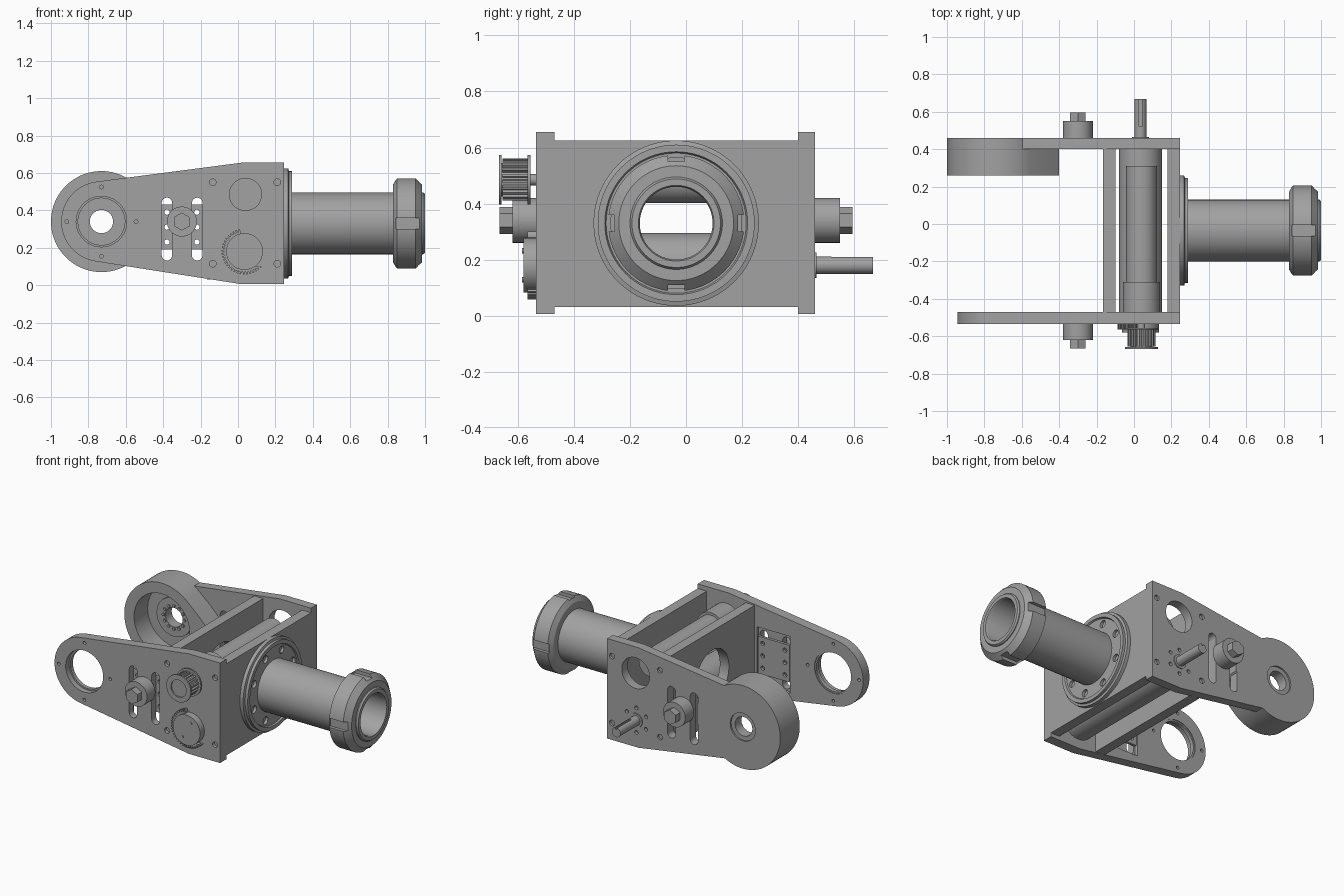
import bpy, bmesh
from math import sin, cos, pi, radians
from mathutils import Matrix, Vector

if "Cube" in bpy.data.objects:
    bpy.data.objects.remove(bpy.data.objects["Cube"], do_unlink=True)

GREY = (0.36, 0.36, 0.36, 1)
steel = bpy.data.materials.new("machined grey")
steel.use_nodes = True
steel.diffuse_color = GREY
steel.node_tree.nodes["Principled BSDF"].inputs["Base Color"].default_value = GREY
parts = []
ROT = {"y": Matrix.Rotation(-pi / 2, 4, "X"), "x": Matrix.Rotation(pi / 2, 4, "Y")}


def finish(name, bm):
    bmesh.ops.recalc_face_normals(bm, faces=bm.faces)
    mesh = bpy.data.meshes.new(name)
    bm.to_mesh(mesh)
    bm.free()
    mesh.materials.append(steel)
    ob = bpy.data.objects.new(name, mesh)
    bpy.context.collection.objects.link(ob)
    parts.append(ob)
    return ob


def prism(name, outline, y0, y1):
    """Extrude an x-z outline along y."""
    bm = bmesh.new()
    face = bm.faces.new([bm.verts.new((x, y0, z)) for x, z in outline])
    out = bmesh.ops.extrude_face_region(bm, geom=[face])
    bmesh.ops.translate(bm, vec=(0, y1 - y0, 0),
                        verts=[v for v in out["geom"] if isinstance(v, bmesh.types.BMVert)])
    return finish(name, bm)


def block(name, x0, x1, y0, y1, z0, z1):
    return prism(name, [(x0, z0), (x1, z0), (x1, z1), (x0, z1)], y0, y1)


def rod(name, a, b, r, t0, t1, axis="y", n=48):
    """Solid cylinder; a, b are (x, z) along y or (y, z) along x."""
    bm = bmesh.new()
    bmesh.ops.create_cone(bm, cap_ends=True, segments=n, radius1=r, radius2=r, depth=t1 - t0)
    mid = (t0 + t1) / 2
    place = Vector((a, mid, b)) if axis == "y" else Vector((mid, a, b))
    bm.transform(Matrix.Translation(place) @ ROT[axis])
    return finish(name, bm)


def turned(name, a, b, profile, axis="y", n=64):
    """Revolve a closed (radius, position) profile around an axis."""
    bm = bmesh.new()
    rings = [[bm.verts.new((r * cos(2 * pi * i / n), r * sin(2 * pi * i / n), t))
              for i in range(n)] for r, t in profile]
    for k, ring in enumerate(rings):
        nxt = rings[(k + 1) % len(rings)]
        for i in range(n):
            j = (i + 1) % n
            bm.faces.new((ring[i], ring[j], nxt[j], nxt[i]))
    place = Vector((a, 0, b)) if axis == "y" else Vector((0, a, b))
    bm.transform(Matrix.Translation(place) @ ROT[axis])
    return finish(name, bm)


def ring(name, a, b, r_in, r_out, t0, t1, axis="y"):
    return turned(name, a, b, [(r_in, t0), (r_out, t0), (r_out, t1), (r_in, t1)], axis)


def cut(ob, cutters):
    for c in cutters:
        mod = ob.modifiers.new("cut", "BOOLEAN")
        mod.operation, mod.solver, mod.object = "DIFFERENCE", "EXACT", c
        bpy.context.view_layer.objects.active = ob
        bpy.ops.object.modifier_apply(modifier=mod.name)
        parts.remove(c)
        bpy.data.objects.remove(c, do_unlink=True)


def arc(cx, cz, r, a0, a1, n=32):
    angles = [radians(a0 + (a1 - a0) * i / n) for i in range(n + 1)]
    return [(cx + r * cos(a), cz + r * sin(a)) for a in angles]


def around(cx, cz, r, n, start=0):
    return arc(cx, cz, r, start, start + 360, n)[:n]


def gear(cx, cz, r_root, r_tip, n):
    pts = []
    for i in range(n):
        for f, r in ((0, r_root), (0.4, r_root), (0.5, r_tip), (0.9, r_tip)):
            a = 2 * pi * (i + f) / n
            pts.append((cx + r * cos(a), cz + r * sin(a)))
    return pts


PX, PZ = -0.73, 0.34          # pivot
UX, UZ = 0.04, 0.485          # upper shaft
LX, LZ = 0.035, 0.18          # lower shaft
BX, BZ = -0.30, 0.34          # tension bolt
TY, TZ = -0.035, 0.33         # tube

# Side plates
outline = [(0.245, 0.005), (0.245, 0.655), (0.02, 0.655)] + \
    arc(PX, PZ, 0.215, 97, 261) + [(0.02, 0.005)]
corners = [(x, z) for x in (-0.135, 0.21) for z in (0.115, 0.55)]


def slots(y0, y1):
    return [prism("slot_cutter", arc(x, 0.44, 0.028, 0, 180, 12) + arc(x, 0.16, 0.028, 180, 360, 12),
                  y0, y1) for x in (-0.38, -0.218)]


def holes(points, r, y0, y1):
    return [rod("hole_cutter", x, z, r, y0, y1, n=20) for x, z in points]


front = prism("front_side_plate", outline, -0.535, -0.47)
cut(front, [rod("bore", PX, PZ, 0.135, -0.6, -0.4, n=64)] + slots(-0.6, -0.4)
    + [block("pocket", -0.42, -0.18, -0.49, -0.4, 0.12, 0.49)]
    + holes(corners, 0.018, -0.6, -0.515) + holes(around(PX, PZ, 0.185, 4), 0.01, -0.6, -0.4))
ring("front_bore_lip", PX, PZ, 0.125, 0.14, -0.5, -0.475)

back = prism("back_side_plate", outline, 0.40, 0.46)
cut(back, [rod("bore", PX, PZ, 0.12, 0.3, 0.6, n=64), rod("bore", UX, UZ, 0.1, 0.3, 0.6)]
    + slots(0.3, 0.6) + holes(corners, 0.018, 0.445, 0.6)
    + holes(around(LX, LZ, 0.08, 6, 30), 0.012, 0.44, 0.6))

# Deep pivot housing on the back plate
tail = [(-0.48, 0.20), (-0.40, 0.28), (-0.40, 0.40), (-0.48, 0.48)]
hub = prism("pivot_housing", arc(PX, PZ, 0.27, 50, 310, 56) + tail, 0.26, 0.46)
cut(hub, [rod("recess", PX, PZ, 0.20, 0.2, 0.40, n=64), rod("bore", PX, PZ, 0.09, 0.3, 0.6)]
    + holes(around(PX, PZ, 0.16, 4, 45), 0.015, 0.35, 0.43))
ring("pivot_bearing", PX, PZ, 0.062, 0.125, 0.385, 0.45)
for x, z in around(PX, PZ, 0.075, 12):
    rod("bearing_ball", x, z, 0.01, 0.378, 0.39, n=12)

# Cross plates
end_plate = block("end_cross_plate", 0.18, 0.245, -0.47, 0.40, 0.03, 0.625)
cut(end_plate, [rod("bore", TY, TZ, 0.13, 0.1, 0.3, "x", 64)])
mid_plate = block("middle_cross_plate", -0.165, -0.10, -0.47, 0.40, 0.03, 0.625)
cut(mid_plate, [rod("bore", TY, TZ, 0.17, -0.3, 0.0, "x", 64)])

# Tube with bolted flange
flange = turned("tube_flange", TY, TZ, [(0.13, 0.245), (0.295, 0.245), (0.295, 0.268), (0.28, 0.272),
                                        (0.28, 0.29), (0.255, 0.29), (0.25, 0.28), (0.13, 0.28)], "x", 80)
cut(flange, [rod("bolt_cutter", y, z, 0.024, 0.262, 0.4, "x", 20)
             for y, z in around(TY, TZ, 0.215, 8, 22.5)])
turned("main_tube", TY, TZ, [(0.13, 0.25), (0.165, 0.25), (0.165, 0.99), (0.158, 1.0),
                             (0.135, 1.0), (0.13, 0.99)], "x", 80)

# Slotted end nut
nut = turned("end_nut", TY, TZ, [(0.16, 0.83), (0.21, 0.83), (0.243, 0.85), (0.243, 0.95),
                                 (0.205, 0.985), (0.16, 0.985)], "x", 80)
cut(nut, [block("key_cutter", 0.845, 1.1, TY - 0.03, TY + 0.03, TZ + s * 0.25 - 0.03, TZ + s * 0.25 + 0.03)
          for s in (-1, 1)]
    + [block("key_cutter", 0.845, 1.1, TY + s * 0.25 - 0.03, TY + s * 0.25 + 0.03, TZ - 0.03, TZ + 0.03)
       for s in (-1, 1)])

# Upper shaft and toothed pulley
rod("upper_shaft", UX, UZ, 0.083, -0.32, 0.31)
rod("upper_shaft_collar", UX, UZ, 0.10, -0.47, -0.31)
rod("pulley_spindle", UX, UZ, 0.02, -0.57, -0.46, n=24)
prism("pulley_teeth", gear(UX, UZ, 0.062, 0.075, 20), -0.655, -0.565)
ring("pulley_rim", UX, UZ, 0.055, 0.088, -0.565, -0.555)
ring("pulley_rim", UX, UZ, 0.055, 0.088, -0.668, -0.658)
rod("pulley_face", UX, UZ, 0.06, -0.66, -0.56)

# Lower shaft, front hub and output rod
rod("lower_shaft", LX, LZ, 0.115, -0.47, 0.40, n=64)
rod("lower_front_hub", LX, LZ, 0.098, -0.58, -0.535)
teeth = prism("lower_hub_teeth", gear(LX, LZ, 0.11, 0.123, 44), -0.565, -0.535)
cut(teeth, [block("half_cutter", LX - 0.02, 0.3, -0.7, -0.4, 0.1, 0.4)])
for x, z in around(LX, LZ, 0.06, 2, 60):
    rod("hub_pin", x, z, 0.01, -0.585, -0.575, n=16)
ring("output_seal", LX, LZ, 0.028, 0.045, 0.45, 0.466)
out_rod = rod("output_rod", LX, LZ, 0.031, 0.40, 0.668, n=32)
cut(out_rod, [block("keyway", LX - 0.008, LX + 0.008, 0.52, 0.7, LZ + 0.02, LZ + 0.05)])

# Tension bolts with hex heads, and guide plate in the front pocket
for side, y0, y1, y2 in (("front", -0.535, -0.62, -0.665), ("back", 0.46, 0.55, 0.595)):
    rod(side + "_tension_boss", BX, BZ, 0.08, min(y0, y1), max(y0, y1))
    rod(side + "_hex_head", BX, BZ, 0.048, min(y1, y2), max(y1, y2), n=6)
guide = block("front_guide_plate", -0.415, -0.185, -0.49, -0.473, 0.19, 0.43)
cut(guide, holes([(x, z) for x in (-0.38, -0.22) for z in (0.23, 0.31, 0.39)], 0.014, -0.6, -0.4))

# Smooth round faces, keep edges crisp
bpy.ops.object.select_all(action="DESELECT")
for ob in parts:
    ob.select_set(True)
bpy.context.view_layer.objects.active = parts[0]
bpy.ops.object.shade_smooth_by_angle(angle=radians(30))
